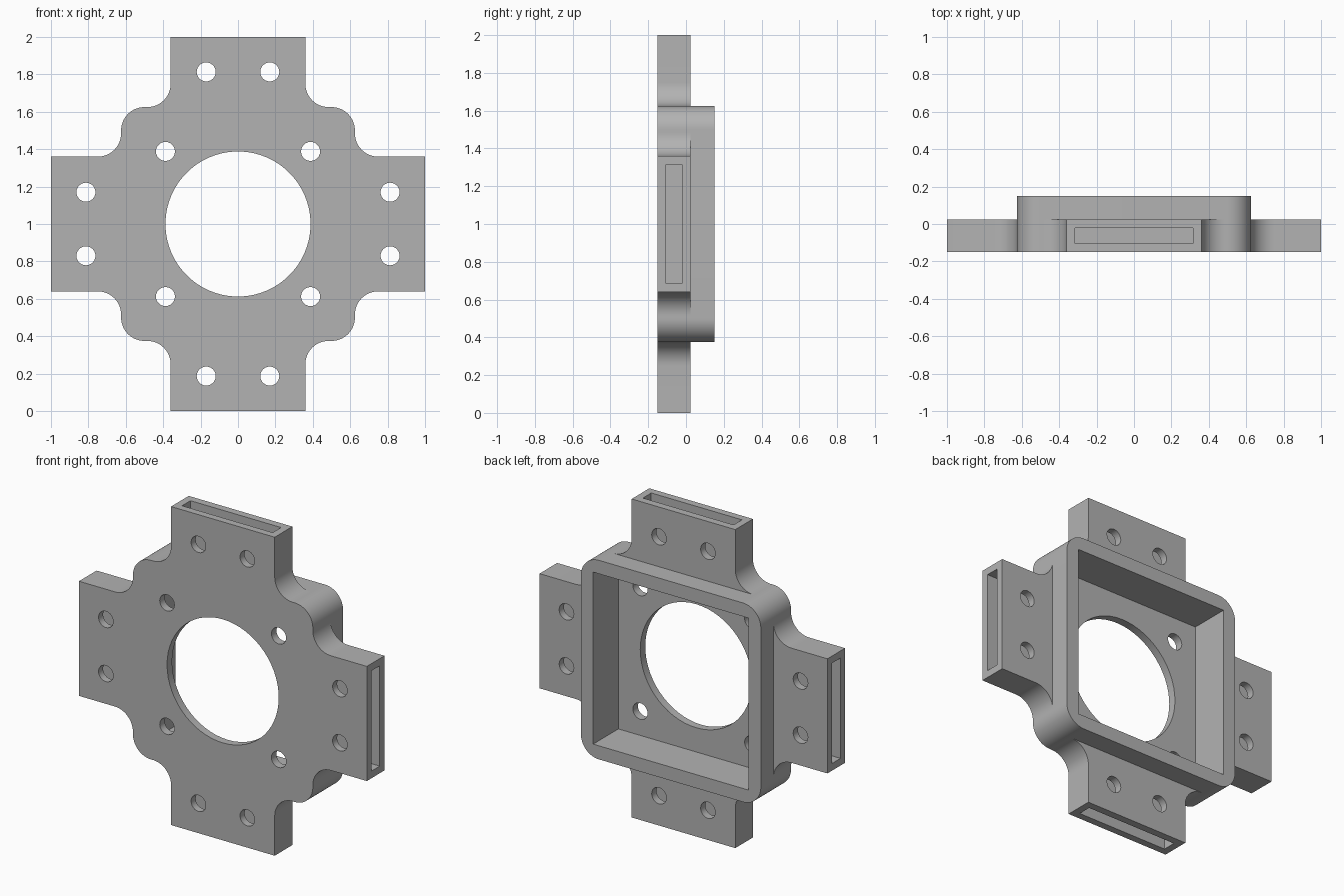
import bpy, bmesh, math

if "Cube" in bpy.data.objects:
    bpy.data.objects.remove(bpy.data.objects["Cube"], do_unlink=True)

FRONT, STEP, BACK = -0.15, 0.025, 0.15   # depth levels
ARM, BODY, R = 0.36, 0.625, 0.125        # arm half width, body half width, fillet

grey = bpy.data.materials.new("plain grey")
grey.use_nodes = True
grey.diffuse_color = (0.45, 0.45, 0.45, 1)
grey.node_tree.nodes["Principled BSDF"].inputs["Base Color"].default_value = grey.diffuse_color


def arc(cx, cz, r, a0, a1, n=14):
    angles = [math.radians(a0 + (a1 - a0) * i / n) for i in range(n + 1)]
    return [(cx + r * math.cos(a), cz + r * math.sin(a)) for a in angles]


def four_turns(points):
    """Repeat a quadrant of points clockwise around the centre."""
    out = []
    for _ in range(4):
        out += points
        points = [(z, -x) for x, z in points]
    return out


def prism(name, outline, y0, y1):
    """Extrude an outline (x, z about the centre) from y0 to y1."""
    bm = bmesh.new()
    face = bm.faces.new([bm.verts.new((x, y0, z + 1)) for x, z in outline])
    new = bmesh.ops.extrude_face_region(bm, geom=[face])["geom"]
    verts = [v for v in new if isinstance(v, bmesh.types.BMVert)]
    bmesh.ops.translate(bm, verts=verts, vec=(0, y1 - y0, 0))
    bmesh.ops.recalc_face_normals(bm, faces=bm.faces)
    mesh = bpy.data.meshes.new(name)
    bm.to_mesh(mesh)
    bm.free()
    mesh.materials.append(grey)
    obj = bpy.data.objects.new(name, mesh)
    bpy.context.collection.objects.link(obj)
    return obj


def rect(x0, x1, z0, z1):
    return [(x0, z0), (x1, z0), (x1, z1), (x0, z1)]


def combine(target, tool, operation):
    mod = target.modifiers.new(operation, 'BOOLEAN')
    mod.operation, mod.solver, mod.object = operation, 'EXACT', tool
    bpy.context.view_layer.objects.active = target
    bpy.ops.object.modifier_apply(modifier=mod.name)
    bpy.data.objects.remove(tool, do_unlink=True)


# Cross-shaped plate with four arms, and the square frame behind it
corner = arc(BODY - R, BODY - R, R, 90, 0)
quadrant = ([(ARM, 1)] + arc(ARM + R, BODY + R, R, 180, 270) + corner
            + arc(BODY + R, ARM + R, R, 180, 270) + [(1, ARM)])
bracket = prism("mounting_bracket", four_turns(quadrant), FRONT, STEP)
combine(bracket, prism("frame", four_turns(corner), STEP, BACK), 'UNION')

# Square pocket open to the back, and the large round opening
combine(bracket, prism("pocket", rect(-0.54, 0.54, -0.54, 0.54), -0.1, 0.3), 'DIFFERENCE')
combine(bracket, prism("opening", arc(0, 0, 0.388, 0, 354, 59), -0.3, 0.3), 'DIFFERENCE')

# Slots into the arm ends
for side in (-1, 1):
    near, far = sorted((side * 0.63, side * 1.1))
    for outline in (rect(near, far, -0.315, 0.315), rect(-0.315, 0.315, near, far)):
        combine(bracket, prism("slot", outline, -0.105, -0.022), 'DIFFERENCE')

# Screw holes: one near each body corner, two through each arm
for x, z in four_turns([(0.388, 0.388), (0.17, 0.813), (-0.17, 0.813)]):
    hole = prism("screw_hole", arc(x, z, 0.051, 0, 345, 23), -0.3, 0.3)
    combine(bracket, hole, 'DIFFERENCE')

# Smooth fillets and holes, crisp edges
bpy.ops.object.select_all(action='DESELECT')
bracket.select_set(True)
bpy.context.view_layer.objects.active = bracket
bpy.ops.object.shade_smooth_by_angle(angle=math.radians(30))
